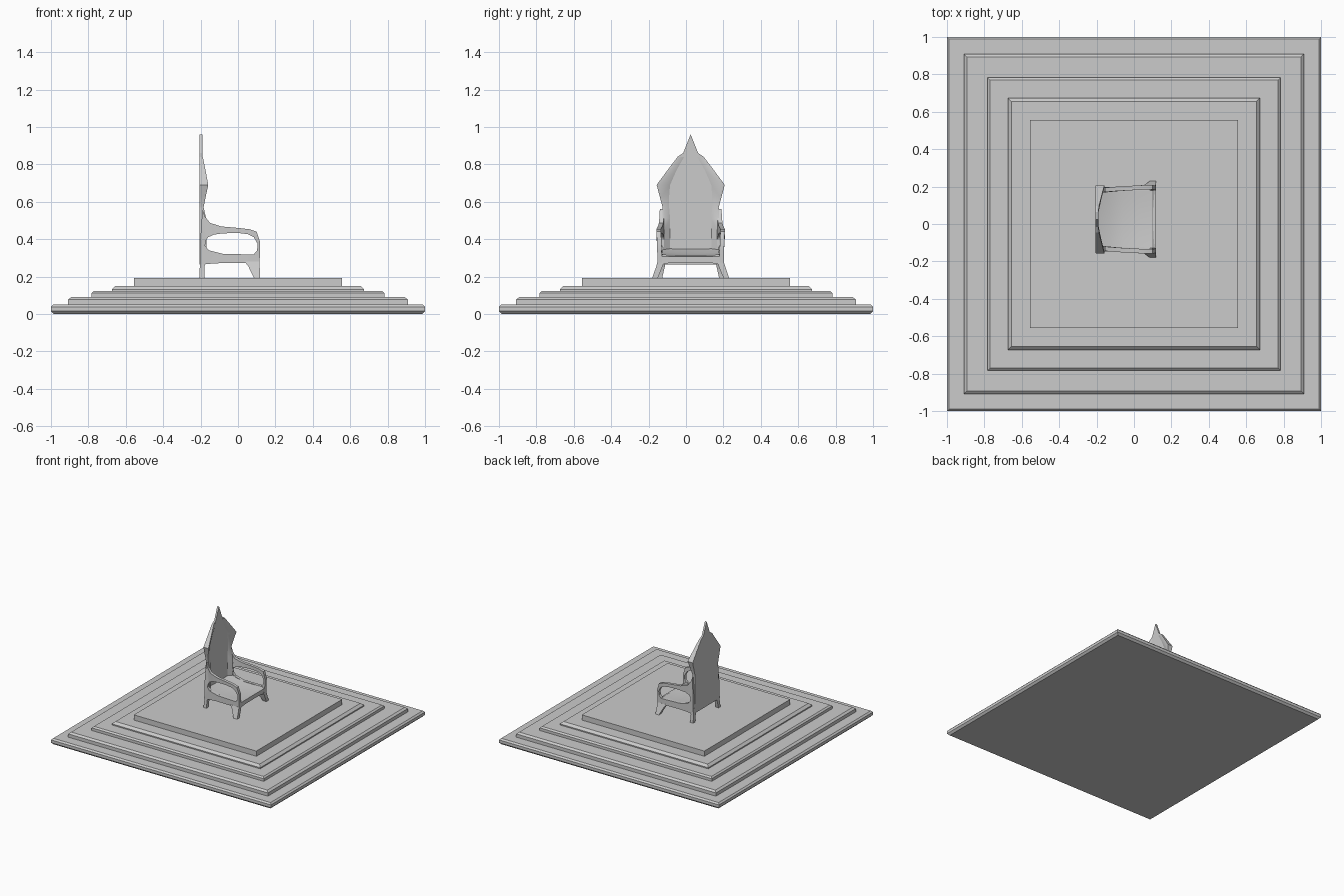
import bpy, bmesh, math

CY = 0.025      # chair centre line in y
FLOOR = 0.193   # top of the dais


def loft(name, sections, closed=False, smooth=True):
    """Skin a list of equal-length cross-sections into one mesh object."""
    bm = bmesh.new()
    rings = [[bm.verts.new(p) for p in s] for s in sections]
    n = len(rings[0])
    pairs = list(zip(rings, rings[1:]))
    if closed:
        pairs.append((rings[-1], rings[0]))
    for a, b in pairs:
        for i in range(n):
            j = (i + 1) % n
            bm.faces.new((a[i], a[j], b[j], b[i]))
    if not closed:
        bm.faces.new(rings[0])
        bm.faces.new(rings[-1])
    bmesh.ops.recalc_face_normals(bm, faces=bm.faces)
    mesh = bpy.data.meshes.new(name)
    bm.to_mesh(mesh)
    bm.free()
    ob = bpy.data.objects.new(name, mesh)
    bpy.context.collection.objects.link(ob)
    if smooth:
        bpy.ops.object.select_all(action='DESELECT')
        ob.select_set(True)
        bpy.context.view_layer.objects.active = ob
        bpy.ops.object.shade_smooth_by_angle(angle=math.radians(30))
    return ob


def rect(x0, x1, y0, y1, z):
    return [(x0, y0, z), (x1, y0, z), (x1, y1, z), (x0, y1, z)]


# Stepped dais: half width and height up the silhouette
steps = [(0.985, 0), (1, 0.015), (1, 0.038), (0.988, 0.05),
         (0.908, 0.05), (0.908, 0.077), (0.892, 0.09),
         (0.782, 0.09), (0.782, 0.112), (0.77, 0.123),
         (0.674, 0.123), (0.674, 0.132), (0.655, 0.15),
         (0.557, 0.15), (0.557, FLOOR)]
loft("stepped_dais", [rect(-h, h, -h, h, z) for h, z in steps], smooth=False)

# Tall pointed back panel
half = [(0.04, 0.86), (0.07, 0.84), (0.181, 0.69), (0.15, 0.57),
        (0.153, 0.45), (0.155, 0.265)]
outline = [(0, 0.96)] + half + [(-y, z) for y, z in reversed(half)]
loft("back_panel", [[(x, CY + y, z) for y, z in outline] for x in (-0.205, -0.19)],
     smooth=False)

# Seat cushion, rising and dished toward the back
cushion = []
for x, top in ((0.112, 0.307), (0.095, 0.318), (0.03, 0.316), (-0.06, 0.318),
               (-0.13, 0.33), (-0.19, 0.352)):
    ring = [(x, CY - 0.153, 0.278), (x, CY + 0.153, 0.278)]
    for k in range(9):
        t = 1 - k / 4
        ring.append((x, CY + 0.153 * t, top - 0.006 * (1 - t * t)))
    cushion.append(ring)
loft("seat_cushion", cushion)

# Front and rear aprons with a shallow arch underneath
for name, x0, x1 in (("front_apron", 0.092, 0.114), ("rear_apron", -0.204, -0.18)):
    arch = []
    for k in range(9):
        t = k / 4 - 1
        y, z = CY + 0.16 * t, 0.275 - 0.012 * t ** 4
        arch.append([(x0, y, z), (x1, y, z), (x1, y, 0.308), (x0, y, 0.308)])
    loft(name, arch)

# Arm frame loop: outer x z, inner x z, centre offset from the chair middle
frame = [(-0.204, 0.265, -0.155, 0.34, 0.16), (-0.203, 0.38, -0.176, 0.365, 0.16),
         (-0.19, 0.56, -0.173, 0.39, 0.153), (-0.176, 0.52, -0.16, 0.41, 0.155),
         (-0.15, 0.487, -0.13, 0.424, 0.158), (-0.09, 0.468, -0.08, 0.431, 0.163),
         (0, 0.46, 0, 0.433, 0.168), (0.06, 0.453, 0.052, 0.427, 0.171),
         (0.1, 0.44, 0.085, 0.41, 0.171), (0.118, 0.385, 0.105, 0.375, 0.168),
         (0.118, 0.34, 0.102, 0.34, 0.167), (0.115, 0.27, 0.085, 0.319, 0.165),
         (0.03, 0.272, 0.03, 0.319, 0.163), (-0.09, 0.272, -0.08, 0.321, 0.16)]

# Wing sections: height, outer half width, front x, inner half width
wings = [(0.30, 0.155, -0.172, 0.11), (0.45, 0.153, -0.165, 0.11),
         (0.51, 0.151, -0.17, 0.11), (0.57, 0.15, -0.184, 0.115),
         (0.63, 0.166, -0.172, 0.115), (0.69, 0.182, -0.159, 0.11),
         (0.77, 0.123, -0.174, 0.075), (0.84, 0.07, -0.188, 0.035)]

for s, side in ((-1, "near"), (1, "far")):
    T = 0.012
    loop = []
    for xo, zo, xi, zi, c in frame:
        a, b = CY + s * (c - T), CY + s * (c + T)
        loop.append([(xo, a, zo), (xo, b, zo), (xi, b, zi), (xi, a, zi)])
    loft("arm_frame_" + side, loop, closed=True)

    loft("back_wing_" + side,
         [[(-0.204, CY + s * w, z), (f, CY + s * w, z),
           (f, CY + s * (w - 0.012), z), (-0.19, CY + s * inner, z)]
          for z, w, f, inner in wings])

    # Splayed legs: x range, half-width range, height
    for name, rows in (
            ("front_leg_", [(0.035, 0.115, 0.145, 0.177, 0.28),
                            (0.055, 0.116, 0.15, 0.184, 0.255),
                            (0.085, 0.118, 0.175, 0.205, FLOOR)]),
            ("rear_leg_", [(-0.204, -0.165, 0.135, 0.17, 0.285),
                           (-0.204, -0.18, 0.138, 0.17, 0.255),
                           (-0.207, -0.18, 0.152, 0.178, FLOOR)])):
        loft(name + side, [rect(x0, x1, CY + s * a, CY + s * b, z)
                           for x0, x1, a, b, z in rows])
